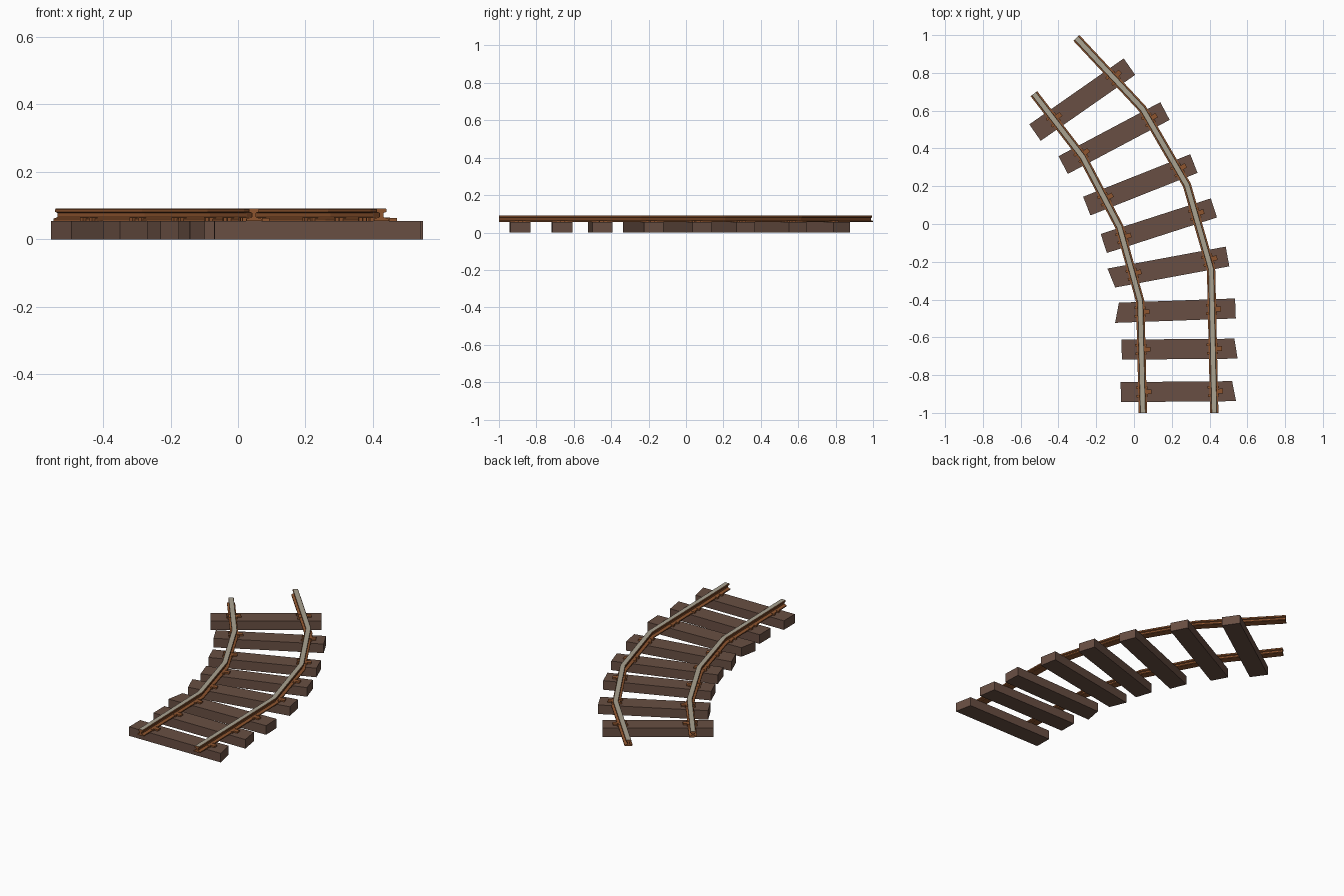
import bpy, bmesh
from mathutils import Vector, Matrix

if "Cube" in bpy.data.objects:
    bpy.data.objects.remove(bpy.data.objects["Cube"], do_unlink=True)


def make_material(name, rgb):
    mat = bpy.data.materials.new(name)
    mat.use_nodes = True
    mat.diffuse_color = (*rgb, 1)
    mat.node_tree.nodes["Principled BSDF"].inputs["Base Color"].default_value = (*rgb, 1)
    return mat


wood = make_material("dark brown wood", (0.14, 0.078, 0.056))
rust = make_material("rusty iron", (0.27, 0.09, 0.028))
steel = make_material("worn steel", (0.40, 0.36, 0.28))


def finish(name, bm, *mats):
    bmesh.ops.recalc_face_normals(bm, faces=bm.faces)
    mesh = bpy.data.meshes.new(name)
    bm.to_mesh(mesh)
    bm.free()
    for mat in mats:
        mesh.materials.append(mat)
    obj = bpy.data.objects.new(name, mesh)
    bpy.context.collection.objects.link(obj)
    return obj


def perpendicular(v):
    return Vector((v.y, -v.x))


# Half of the rail section (offset, height), mirrored to a full outline
TIE_TOP = 0.055
half = [(0.022, TIE_TOP), (0.022, 0.061), (0.006, 0.066), (0.006, 0.078),
        (0.015, 0.081), (0.015, 0.089), (0.013, 0.091)]
section = half + [(-x, z) for x, z in reversed(half)]


def make_rail(name, path):
    """Sweep the section along a bent path with mitred corners."""
    pts = [Vector(p) for p in path]
    bm = bmesh.new()
    rings = []
    for i, p in enumerate(pts):
        d_in = (p - pts[max(i - 1, 0)]).normalized()
        d_out = (pts[min(i + 1, len(pts) - 1)] - p).normalized()
        along = (d_in + d_out).normalized()
        side = perpendicular(along)
        side /= max(along.dot(d_in), along.dot(d_out))
        rings.append([bm.verts.new((*(p + side * x), z)) for x, z in section])
    n = len(section)
    for a, b in zip(rings, rings[1:]):
        for k in range(n):
            j = (k + 1) % n
            face = bm.faces.new((a[k], a[j], b[j], b[k]))
            # polished running surface
            face.material_index = int(k == len(half) - 1)
    bm.faces.new(rings[0])
    bm.faces.new(rings[-1])
    finish(name, bm, rust, steel)
    return pts


left_path = [(0.047, -1), (0.033, -0.41), (-0.077, -0.016), (-0.272, 0.355), (-0.53, 0.69)]
right_path = [(0.425, -1), (0.408, -0.24), (0.28, 0.206), (0.045, 0.61), (-0.305, 0.985)]
rails = [make_rail("inner_rail", left_path), make_rail("outer_rail", right_path)]


def crossing(pts, a, b):
    """Where the tie line a-b meets a rail, and the rail direction there."""
    normal = perpendicular(b - a)
    for p, q in zip(pts, pts[1:]):
        s, t = (p - a).dot(normal), (q - a).dot(normal)
        if s * t <= 0:
            return p.lerp(q, s / (s - t)), (q - p).normalized()


def add_box(bm, at, along, across, size):
    """Box aligned with the rail, resting on the tie."""
    ax, ay = perpendicular(along), along
    centre = at + ax * across[0] + ay * across[1]
    rot = Matrix(((ax.x, ay.x, 0), (ax.y, ay.y, 0), (0, 0, 1))).to_4x4()
    place = Matrix.Translation((*centre, TIE_TOP + size[2] / 2))
    bmesh.ops.create_cube(bm, size=1, matrix=place @ rot @ Matrix.Diagonal((*size, 1)))


# Ties: left end, right end, and skew of each sawn end
HALF_WIDTH = 0.053
ties = [
    ((-0.07, -0.89), (0.53, -0.885), 0, 0.01),
    ((-0.065, -0.665), (0.54, -0.66), 0, 0.008),
    ((-0.09, -0.47), (0.537, -0.447), -0.012, 0),
    ((-0.12, -0.286), (0.495, -0.172), 0.011, 0),
    ((-0.16, -0.103), (0.423, 0.085), 0, 0),
    ((-0.25, 0.095), (0.317, 0.32), 0, 0),
    ((-0.375, 0.312), (0.164, 0.598), 0, 0),
    ((-0.524, 0.484), (-0.024, 0.833), 0, 0),
]
for i, (a, b, skew_a, skew_b) in enumerate(ties, 1):
    a, b = Vector(a), Vector(b)
    along = (b - a).normalized()
    wide = perpendicular(along) * HALF_WIDTH
    outline = [a - wide - along * skew_a, a + wide + along * skew_a,
               b + wide + along * skew_b, b - wide - along * skew_b]
    bm = bmesh.new()
    base = bm.faces.new([bm.verts.new((*p, 0)) for p in outline])
    top = bmesh.ops.extrude_face_region(bm, geom=[base])["geom"]
    bmesh.ops.translate(bm, vec=(0, 0, TIE_TOP),
                        verts=[v for v in top if isinstance(v, bmesh.types.BMVert)])
    finish(f"tie_{i}", bm, wood)

    # Rail fastenings: one clip plate on one side, two spikes on the other
    bm = bmesh.new()
    for pts in rails:
        at, direction = crossing(pts, a, b)
        add_box(bm, at, direction, (0.03, 0), (0.036, 0.026, 0.009))
        for shift in (-0.022, 0.022):
            add_box(bm, at, direction, (-0.022, shift), (0.02, 0.014, 0.01))
            add_box(bm, at, direction, (0.02, shift), (0.014, 0.012, 0.01))
    finish(f"rail_fastenings_{i}", bm, rust)
